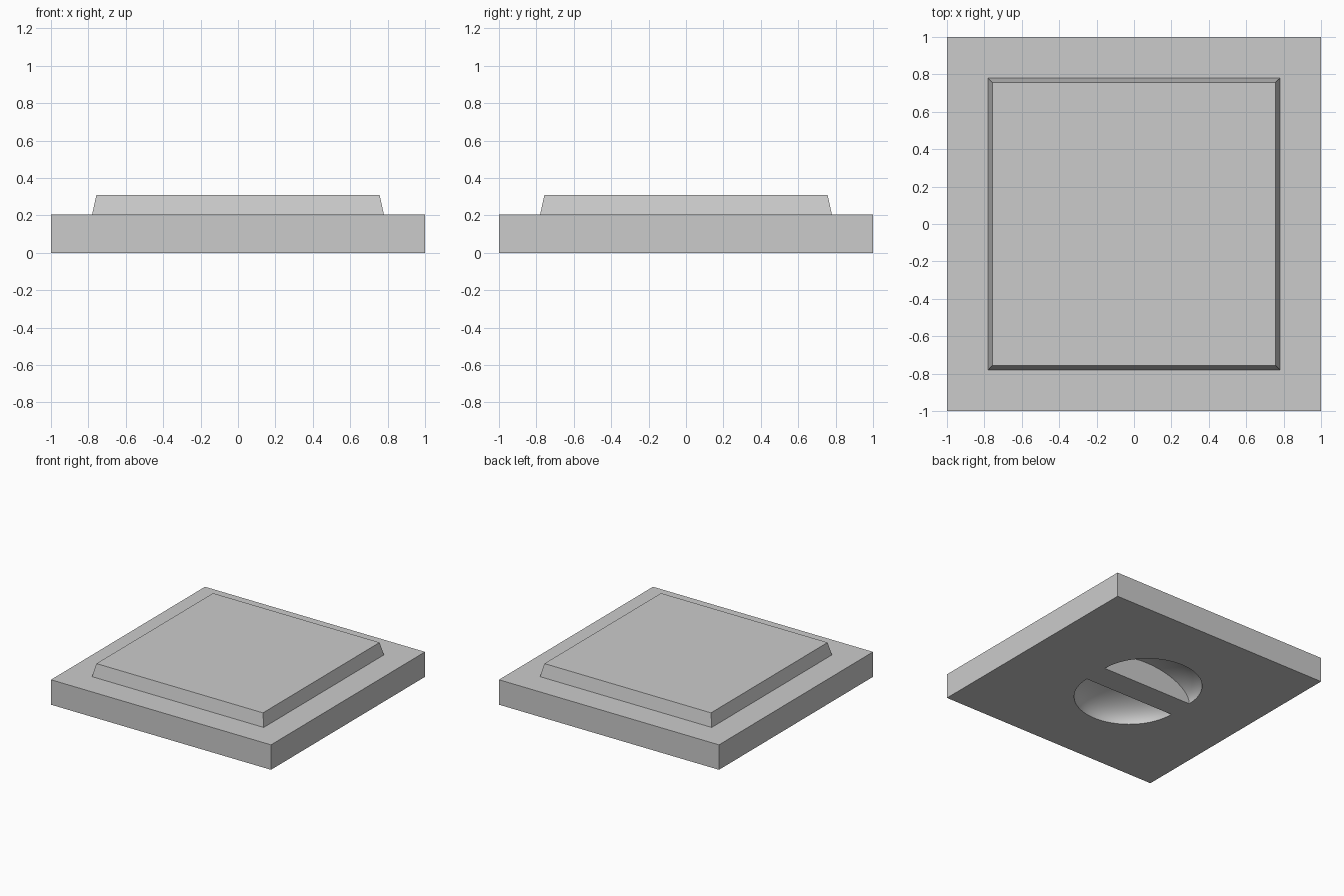
import bpy
import bmesh
import math
from mathutils import Matrix

if "Cube" in bpy.data.objects:
    bpy.data.objects.remove(bpy.data.objects["Cube"], do_unlink=True)

# Material
GREY = (0.6, 0.6, 0.6, 1.0)
grey = bpy.data.materials.new("light grey")
grey.use_nodes = True
grey.diffuse_color = GREY
grey.node_tree.nodes["Principled BSDF"].inputs["Base Color"].default_value = GREY


def make_object(name, bm):
    bmesh.ops.recalc_face_normals(bm, faces=bm.faces)
    mesh = bpy.data.meshes.new(name)
    bm.to_mesh(mesh)
    bm.free()
    mesh.materials.append(grey)
    obj = bpy.data.objects.new(name, mesh)
    bpy.context.collection.objects.link(obj)
    return obj


def square_stack(name, levels):
    """Closed solid from square rings given as (half width, height)."""
    bm = bmesh.new()
    corners = ((-1, -1), (1, -1), (1, 1), (-1, 1))
    rings = [[bm.verts.new((cx * h, cy * h, z)) for cx, cy in corners]
             for h, z in levels]
    for low, high in zip(rings, rings[1:]):
        for i in range(4):
            j = (i + 1) % 4
            bm.faces.new((low[i], low[j], high[j], high[i]))
    bm.faces.new(rings[0])
    bm.faces.new(rings[-1])
    return make_object(name, bm)


def half_dome(name, side):
    """Flattened half ball whose flat wall faces the central grip bar."""
    bm = bmesh.new()
    bmesh.ops.create_uvsphere(bm, u_segments=64, v_segments=33, radius=POCKET_RADIUS)
    bmesh.ops.bisect_plane(bm, geom=bm.verts[:] + bm.edges[:] + bm.faces[:],
                           dist=1e-5, plane_co=(0, 0, 0), plane_no=(0, side, 0),
                           clear_inner=True)
    bmesh.ops.holes_fill(bm, edges=bm.edges[:], sides=0)
    flatten = Matrix.Diagonal((1, 1, POCKET_DEPTH / POCKET_RADIUS, 1))
    place = Matrix.Translation((POCKET_X, side * BAR_HALF, 0))
    bmesh.ops.transform(bm, matrix=place @ flatten, verts=bm.verts)
    obj = make_object(name, bm)
    obj.hide_render = True
    return obj


# Slab with a raised, slightly tapered panel
slab = square_stack("slab", [(1, 0), (1, 0.205), (0.78, 0.205), (0.757, 0.31)])

# Finger pockets underneath, leaving a grip bar between them
POCKET_RADIUS, POCKET_DEPTH = 0.415, 0.2
POCKET_X, BAR_HALF = -0.04, 0.105
cutters = [half_dome("pocket_cutter_back", 1), half_dome("pocket_cutter_front", -1)]
for cutter in cutters:
    cut = slab.modifiers.new(cutter.name, 'BOOLEAN')
    cut.operation = 'DIFFERENCE'
    cut.solver = 'EXACT'
    cut.object = cutter

# Bake the cuts and drop the cutters
bpy.context.view_layer.update()
depsgraph = bpy.context.evaluated_depsgraph_get()
carved = bpy.data.meshes.new_from_object(slab.evaluated_get(depsgraph))
slab.modifiers.clear()
slab.data = carved
carved.materials.clear()
carved.materials.append(grey)
for poly in carved.polygons:
    poly.material_index = 0
for cutter in cutters:
    bpy.data.objects.remove(cutter, do_unlink=True)

# Smooth pockets, crisp edges
bpy.ops.object.select_all(action='DESELECT')
slab.select_set(True)
bpy.context.view_layer.objects.active = slab
bpy.ops.object.shade_smooth_by_angle(angle=math.radians(30))
